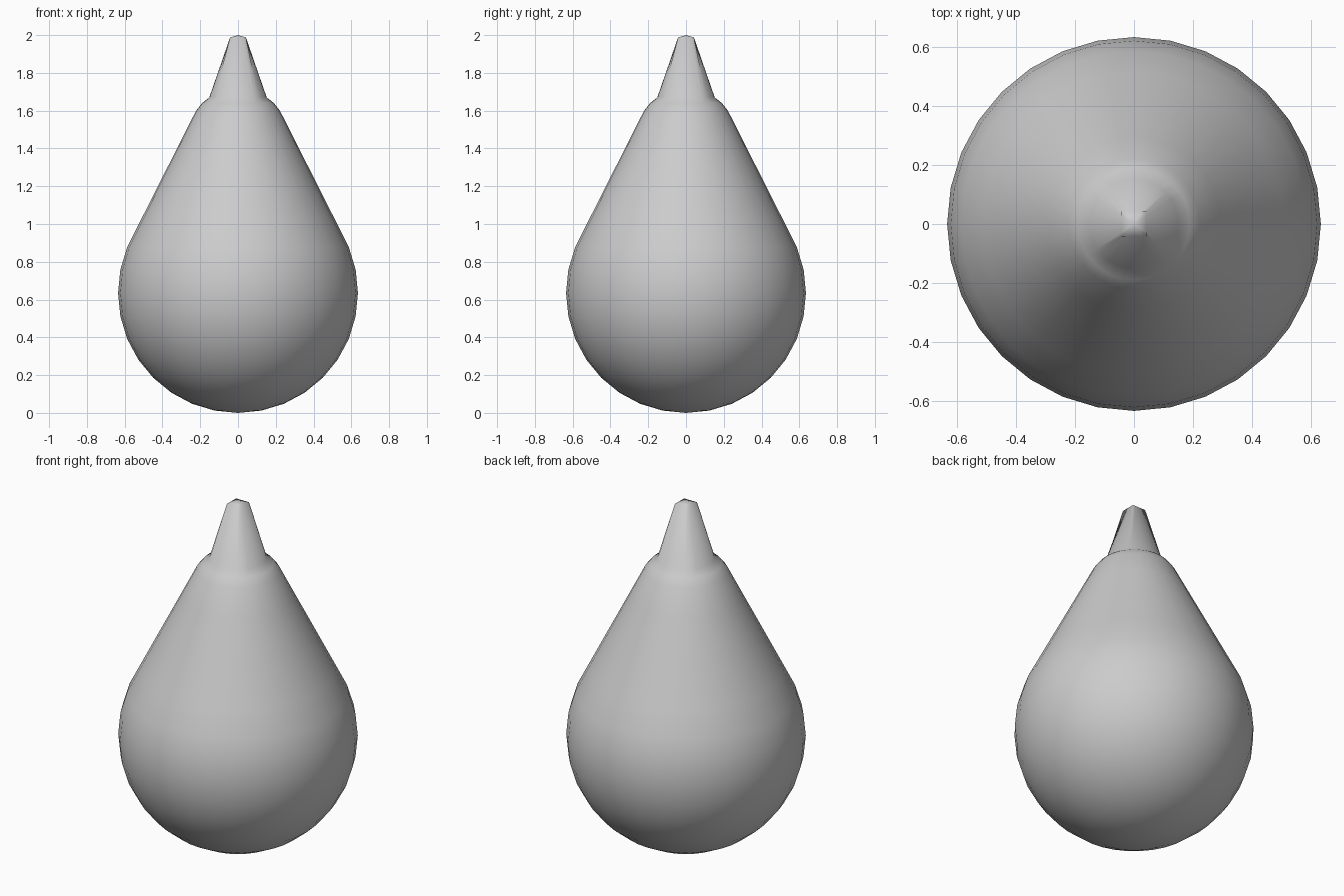
import bpy
import bmesh
from math import sin, cos, pi

SIDES = 32
RADIUS = 0.635
STEP = 2 * pi / SIDES

cube = bpy.data.objects.get("Cube")
if cube:
    bpy.data.objects.remove(cube, do_unlink=True)


def ring(bm, radius, z, square=False):
    """One horizontal loop of vertices, round or square."""
    verts = []
    for i in range(SIDES):
        c, s = cos(i * STEP), sin(i * STEP)
        r = radius / max(abs(c), abs(s)) if square else radius
        verts.append(bm.verts.new((r * c, r * s, z)))
    return verts


def bridge(bm, lower, upper):
    for i in range(SIDES):
        j = (i + 1) % SIDES
        bm.faces.new((lower[i], lower[j], upper[j], upper[i]))


def cap(bm, loop, z):
    pole = bm.verts.new((0, 0, z))
    for i in range(SIDES):
        bm.faces.new((loop[i], loop[(i + 1) % SIDES], pole))


bm = bmesh.new()

# Round belly, from just above the bottom pole to where the taper starts
profile = [(RADIUS * sin(k * STEP), RADIUS * (1 - cos(k * STEP)))
           for k in range(1, 11)]

# Straight taper and rounded shoulder
r0, z0 = profile[-1]
r1, z1 = 0.222, 1.60
profile += [(r0 + (r1 - r0) * t / 5, z0 + (z1 - z0) * t / 5)
            for t in range(1, 6)]
profile += [(0.19, 1.64), (0.152, 1.67)]

loops = [ring(bm, r, z) for r, z in profile]

# Spout that blends from the round shoulder to a small square tip
loops.append(ring(bm, 0.042, 1.988, square=True))

for lower, upper in zip(loops, loops[1:]):
    bridge(bm, lower, upper)
cap(bm, loops[0], 0)
cap(bm, loops[-1], 2)
bmesh.ops.recalc_face_normals(bm, faces=bm.faces)

mesh = bpy.data.meshes.new("drop_body")
bm.to_mesh(mesh)
bm.free()
mesh.shade_smooth()
body = bpy.data.objects.new("drop_body", mesh)
bpy.context.collection.objects.link(body)
